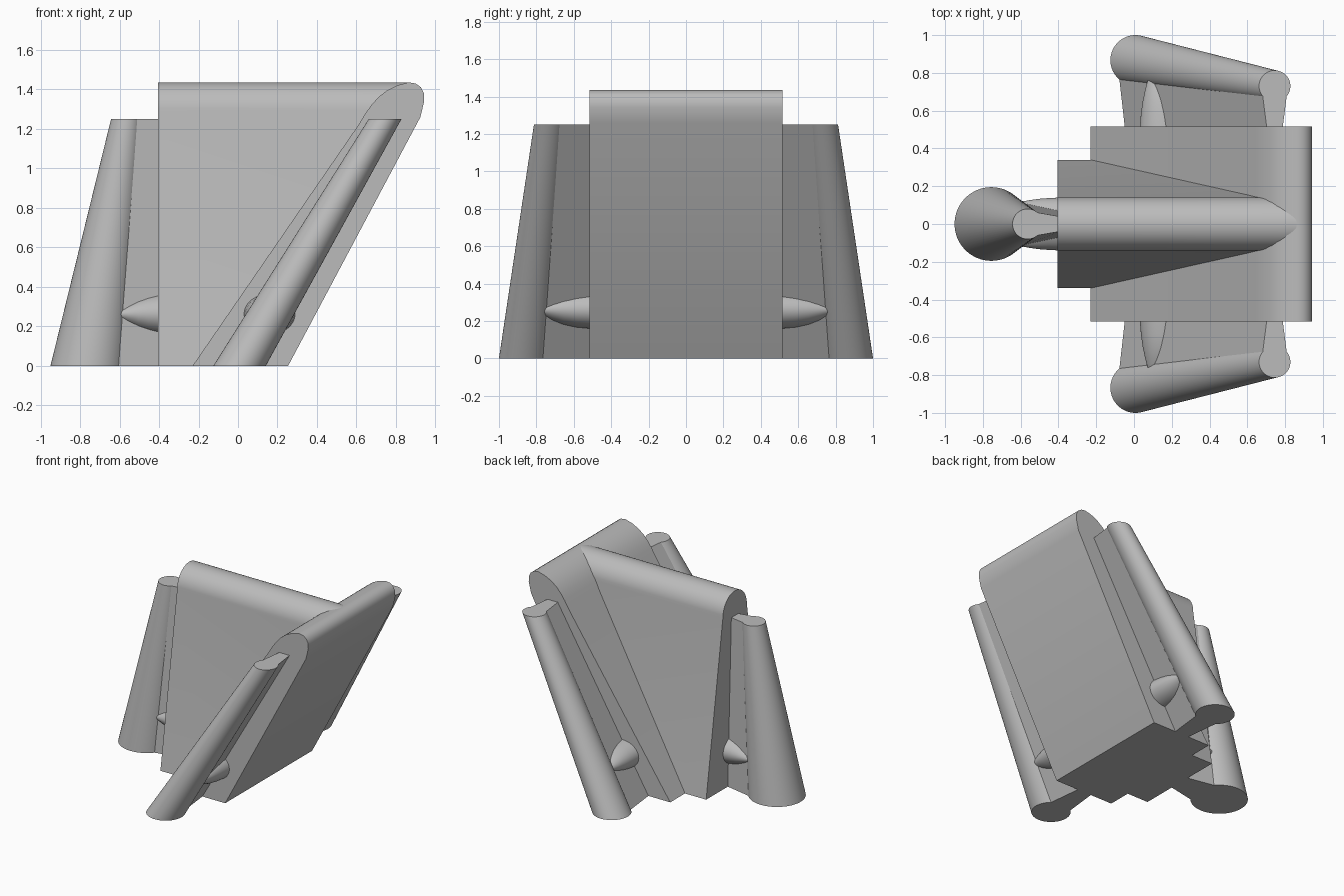
import bpy, bmesh, math
from mathutils import Vector

cube = bpy.data.objects.get("Cube")
if cube:
    bpy.data.objects.remove(cube)

grey = bpy.data.materials.new("plain_grey")
grey.use_nodes = True
COLOUR = (0.5, 0.5, 0.5, 1)
grey.diffuse_color = COLOUR
grey.node_tree.nodes["Principled BSDF"].inputs["Base Color"].default_value = COLOUR


def loft(name, rings):
    """Skin matching rings of points and cap both ends."""
    bm = bmesh.new()
    rows = [[bm.verts.new(p) for p in ring] for ring in rings]
    n = len(rows[0])
    for a, b in zip(rows, rows[1:]):
        for i in range(n):
            j = (i + 1) % n
            bm.faces.new((a[i], a[j], b[j], b[i]))
    bm.faces.new(rows[0])
    bm.faces.new(rows[-1])
    bmesh.ops.recalc_face_normals(bm, faces=bm.faces)
    mesh = bpy.data.meshes.new(name)
    bm.to_mesh(mesh)
    bm.free()
    mesh.materials.append(grey)
    obj = bpy.data.objects.new(name, mesh)
    bpy.context.collection.objects.link(obj)
    bpy.ops.object.select_all(action='DESELECT')
    obj.select_set(True)
    bpy.context.view_layer.objects.active = obj
    bpy.ops.object.shade_smooth_by_angle(angle=math.radians(30))
    return obj


def circle(n=64):
    return [(math.cos(2 * math.pi * i / n), math.sin(2 * math.pi * i / n)) for i in range(n)]


# Leaning slab with a rounded crest
crest = [(.61, 1.22), (.645, 1.278), (.675, 1.32), (.71, 1.36), (.755, 1.395), (.81, 1.422),
         (.865, 1.436), (.9, 1.43), (.927, 1.411), (.942, 1.38), (.943, 1.34), (.924, 1.26)]
profile = [(-.23, 0)] + crest + [(.254, 0)]
loft("leaning_slab", [[(x, y, z) for x, z in profile] for y in (-.515, .515)])

# Ridge block: tapered sides, rounded top, its inner end hidden in the slab
arc = [math.pi * i / 24 for i in range(25)]
section = [(.34, 0)] + [(.142 * math.cos(a), 1.285 + .151 * math.sin(a)) for a in arc] + [(-.34, 0)]
loft("ridge_block", [[(-.405, y, z) for y, z in section],
                     [(.6 * z, y, z) for y, z in section]])


def outrigger(name, place, wall, base, top, plug_side, plug):
    """Tapered post, its web and its plug; base and top are (out, side, radius)."""
    height = 1.25
    post, web = [], []
    for (out, side, r), z, neck in ((base, 0, .42), (top, height, .5)):
        post.append([place(out + r * u, side + r * v, z) for u, v in circle()])
        half = .65 * r if z == 0 else .78 * r
        joint = out - math.sqrt(r * r - half * half) + .01
        web.append([place(wall - .01, side - neck * r, z), place(wall - .01, side + neck * r, z),
                    place(joint, side + half, z), place(joint, side - half, z)])
    loft(name + "_post", post)
    loft(name + "_web", web)
    # Flattened plug running from the wall into the post
    rings = [[place(wall + d, plug_side + w * u, .262 + h * v) for u, v in circle(48)]
             for d, w, h in plug]
    loft(name + "_plug", rings)


# Post behind the ridge
outrigger("rear", lambda o, s, z: Vector((-o, s, z)), .405,
          (.755, 0, .195), (.563, 0, .08), 0,
          [(-.01, .14, .11), (.05, .137, .1), (.1, .133, .087), (.15, .126, .066), (.19, .118, .042)])

# Mirrored pair of posts beside the slab
for label, sign in (("right", -1), ("left", 1)):
    outrigger(label, lambda o, s, z: Vector((s, sign * o, z)), .515,
              (.867, .008, .133), (.73, .745, .083), .16,
              [(-.01, .13, .103), (.07, .123, .096), (.14, .113, .083), (.2, .1, .064), (.245, .088, .042)])
